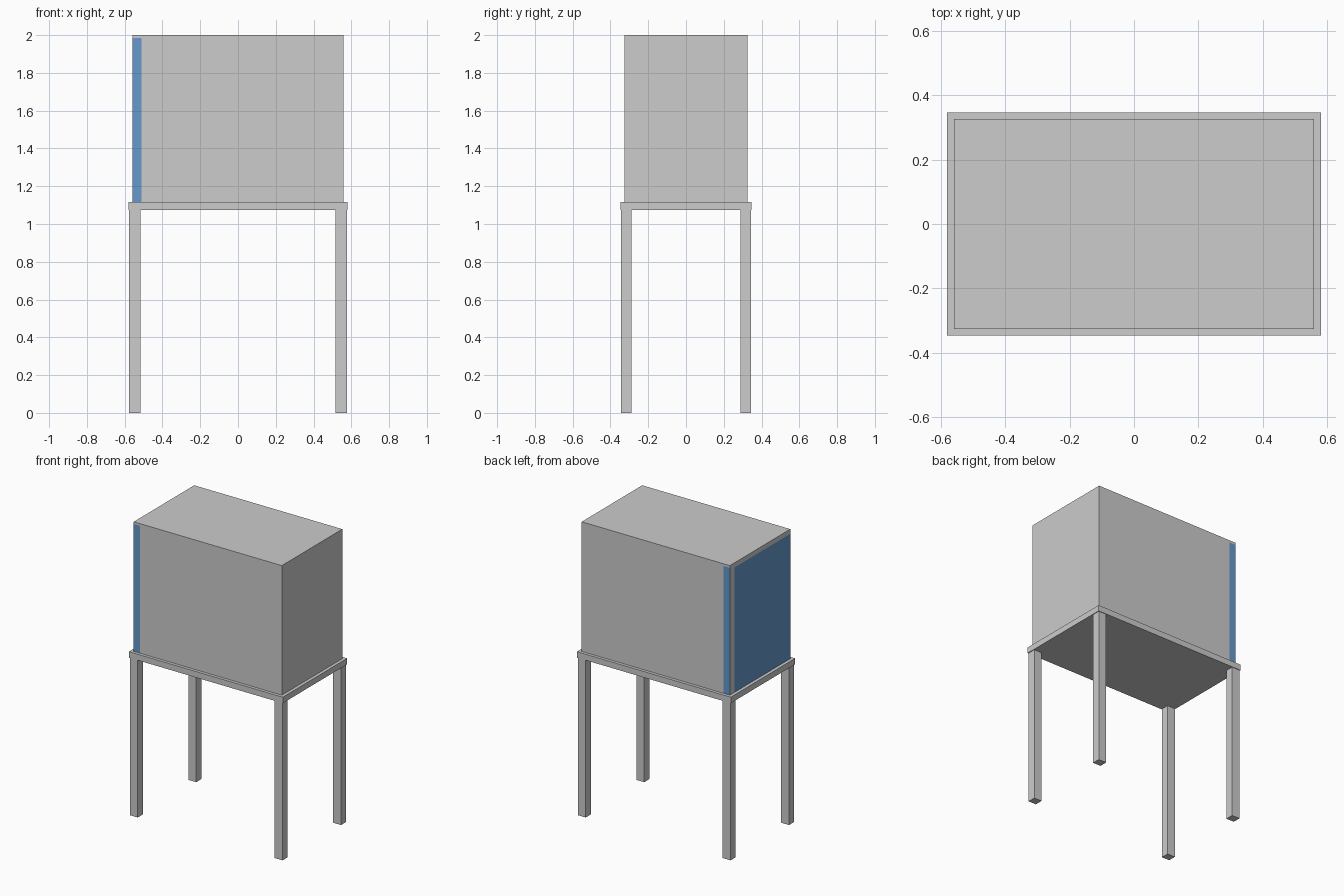
import bpy
import bmesh
from mathutils import Matrix, Vector

cube = bpy.data.objects.get("Cube")
if cube:
    bpy.data.objects.remove(cube, do_unlink=True)


def make_material(name, color):
    mat = bpy.data.materials.new(name)
    mat.use_nodes = True
    mat.diffuse_color = color
    mat.node_tree.nodes["Principled BSDF"].inputs["Base Color"].default_value = color
    return mat


grey = make_material("light grey", (0.604, 0.604, 0.604, 1))
blue = make_material("panel blue", (0.133, 0.319, 0.604, 1))


def make_box(name, low, high, materials, cuts=(), is_blue=None):
    """Box between two corners, sliced by planes, with faces coloured by a rule."""
    low, high = Vector(low), Vector(high)
    bm = bmesh.new()
    place = Matrix.Translation((low + high) / 2) @ Matrix.Diagonal((*(high - low), 1))
    bmesh.ops.create_cube(bm, size=1, matrix=place)
    for point, normal in cuts:
        bmesh.ops.bisect_plane(bm, geom=bm.verts[:] + bm.edges[:] + bm.faces[:],
                               plane_co=point, plane_no=normal)
    bm.normal_update()
    if is_blue:
        for face in bm.faces:
            face.material_index = int(is_blue(face.calc_center_median(), face.normal))
    mesh = bpy.data.meshes.new(name)
    bm.to_mesh(mesh)
    bm.free()
    for mat in materials:
        mesh.materials.append(mat)
    obj = bpy.data.objects.new(name, mesh)
    bpy.context.collection.objects.link(obj)
    return obj


# Four square legs, set slightly in from the edge of the stand
LEG_TOP = 1.075
for side_x, x in (("right", -0.576), ("left", 0.517)):
    for side_y, y in (("front", -0.343), ("back", 0.288)):
        make_box(f"{side_y}_{side_x}_leg", (x, y, 0),
                 (x + 0.059, y + 0.055, LEG_TOP), [grey])

# Flat stand top
SHELF_TOP = 1.116
make_box("stand_top", (-0.581, -0.347, LEG_TOP), (0.581, 0.347, SHELF_TOP), [grey])

# Cabinet with a blue end panel that wraps onto the front and back
PANEL_X, PANEL_Y, SIDE_TOP, EDGE_TOP = -0.51, 0.275, 1.968, 1.985


def panel_rule(centre, normal):
    if normal.x < -0.5:
        return centre.y < PANEL_Y and centre.z < SIDE_TOP
    return abs(normal.y) > 0.5 and centre.x < PANEL_X and centre.z < EDGE_TOP


make_box("cabinet", (-0.559, -0.326, SHELF_TOP), (0.559, 0.326, 2), [grey, blue],
         cuts=(((PANEL_X, 0, 0), (1, 0, 0)),
               ((0, PANEL_Y, 0), (0, 1, 0)),
               ((0, 0, SIDE_TOP), (0, 0, 1)),
               ((0, 0, EDGE_TOP), (0, 0, 1))),
         is_blue=panel_rule)
